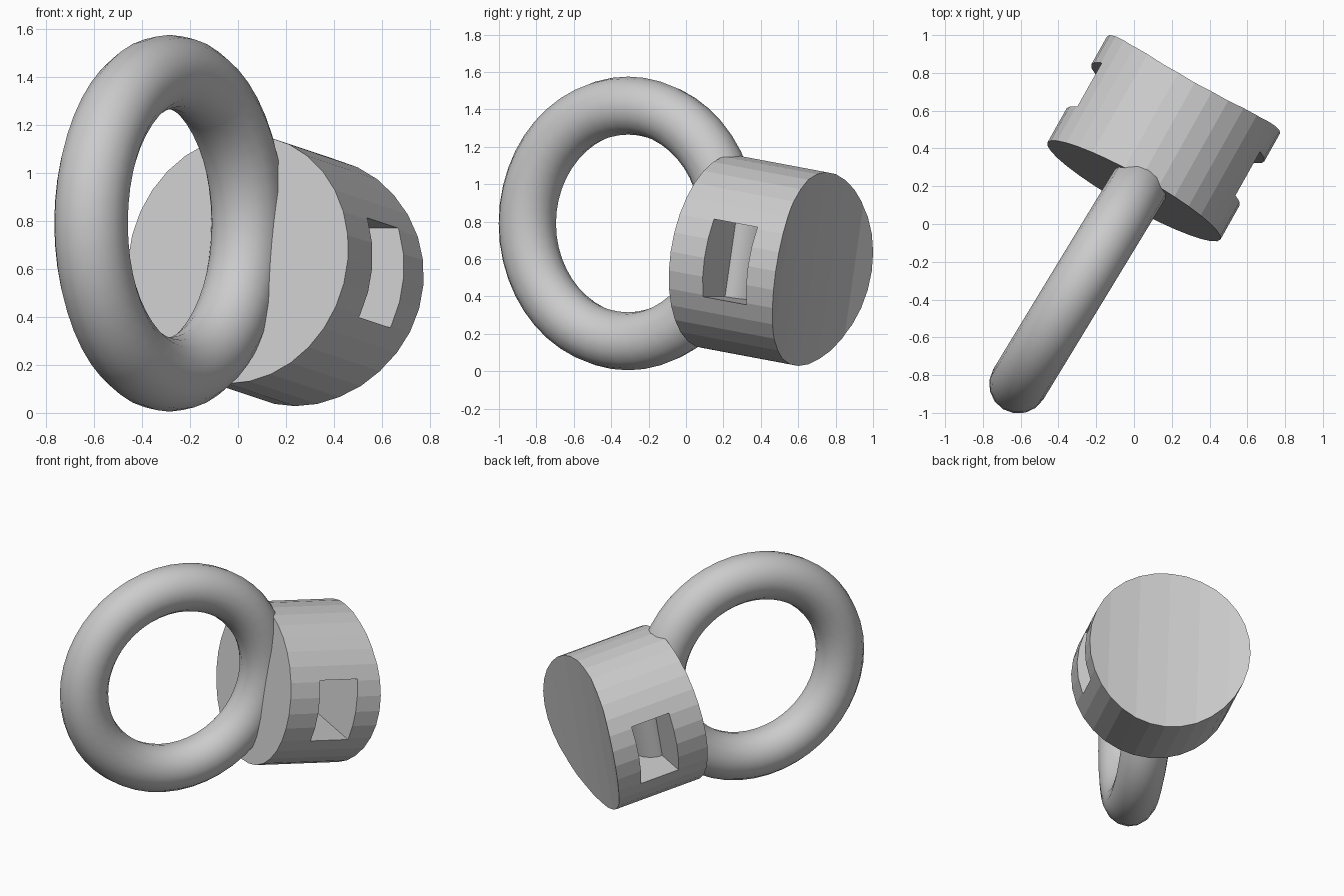
import bpy
from math import radians, pi
from mathutils import Matrix, Euler, Vector

if "Cube" in bpy.data.objects:
    bpy.data.objects.remove(bpy.data.objects["Cube"], do_unlink=True)

grey = bpy.data.materials.new("plain_grey")
grey.use_nodes = True
grey.diffuse_color = (0.6, 0.6, 0.6, 1)
grey.node_tree.nodes["Principled BSDF"].inputs["Base Color"].default_value = (0.6, 0.6, 0.6, 1)

# Body frame: local y runs along the barrel from the ring end to the back
FRAME = Matrix.Translation((0, 0.175, 0.64)) @ Euler(
    (radians(-9.3), 0, radians(-29.3))).to_matrix().to_4x4()


def finish(name, local=None):
    ob = bpy.context.object
    ob.name = name
    if local is not None:
        ob.matrix_world = FRAME @ local
    ob.data.materials.append(grey)
    return ob


def cut(target, cutter):
    mod = target.modifiers.new(cutter.name, 'BOOLEAN')
    mod.operation = 'DIFFERENCE'
    mod.solver = 'EXACT'
    mod.object = cutter
    cutter.hide_render = True
    bpy.context.view_layer.objects.active = target
    bpy.ops.object.modifier_apply(modifier=mod.name)
    bpy.data.objects.remove(cutter, do_unlink=True)


# Barrel body, flat faced
bpy.ops.mesh.primitive_cylinder_add(vertices=32, radius=0.525, depth=0.75)
body = finish("body", Matrix.Translation((0, 0.375, 0)) @ Matrix.Rotation(pi / 2, 4, 'X'))

# Shallow hollow across the back face
bpy.ops.mesh.primitive_cylinder_add(vertices=64, radius=2.0, depth=1.6)
cut(body, finish("back_hollow_cutter", Matrix.Translation((0, 2.58, 0))))

# Strap slot running from side to side
bpy.ops.mesh.primitive_cube_add(size=1)
size = Matrix.Diagonal(Vector((1.4, 0.27, 0.42, 1)))
cut(body, finish("slot_cutter", Matrix.Translation((0, 0.345, 0)) @ size))

# Rounded post inside the slot
bpy.ops.mesh.primitive_cylinder_add(vertices=32, radius=1, depth=0.46)
size = Matrix.Diagonal(Vector((0.24, 0.15, 1, 1)))
finish("slot_post", Matrix.Translation((0, 0.21, 0)) @ size)
bpy.ops.object.shade_smooth_by_angle(angle=radians(30))

# Ring
bpy.ops.mesh.primitive_torus_add(
    major_segments=48, minor_segments=16, major_radius=0.63, minor_radius=0.155,
    location=(-0.285, -0.31, 0.79), rotation=(pi / 2, 0, radians(58.7)))
finish("ring")
bpy.ops.object.shade_smooth()
